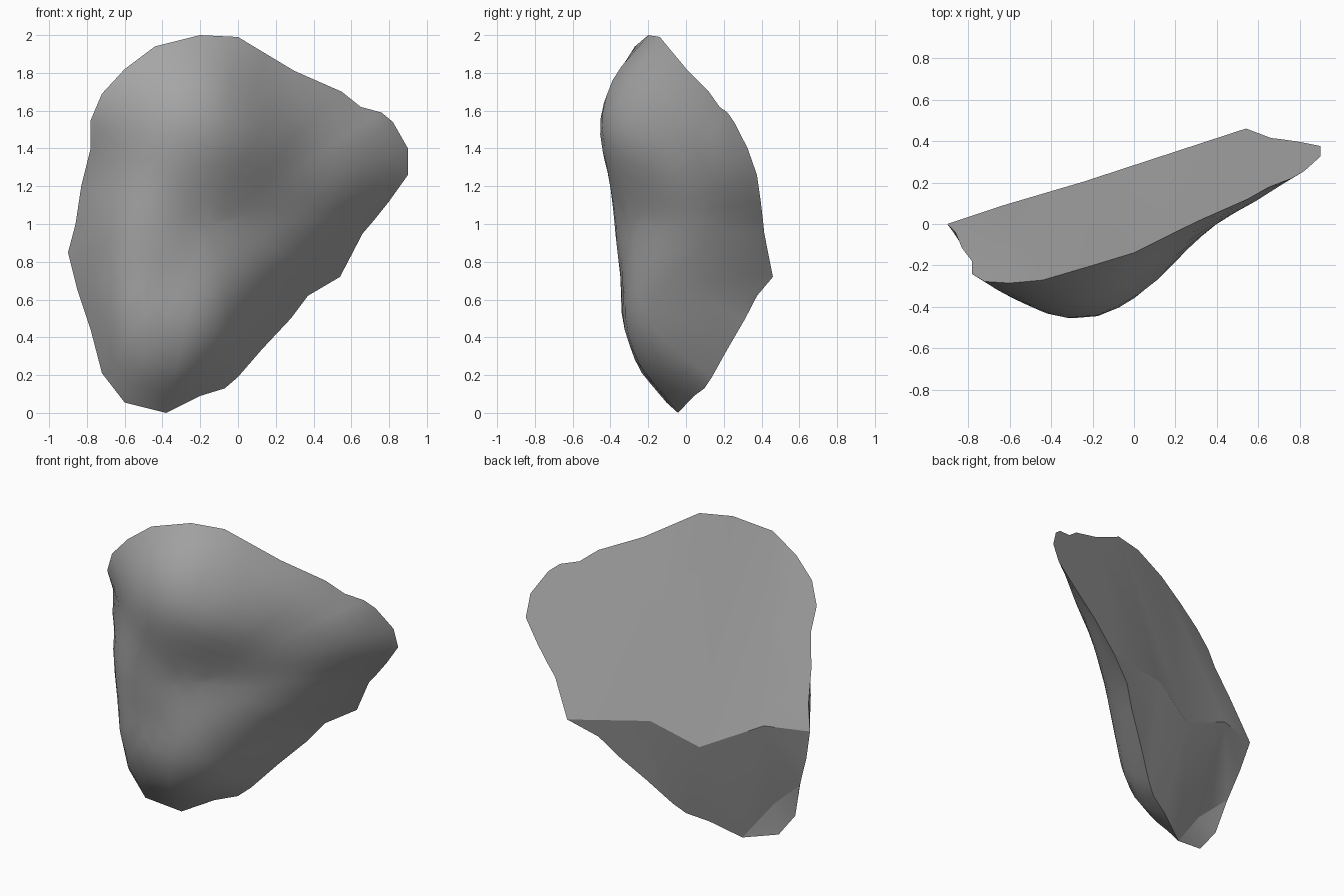
import bpy
import bmesh
import math

cube = bpy.data.objects.get("Cube")
if cube:
    bpy.data.objects.remove(cube, do_unlink=True)


# Broken back: two flat planes meeting in a ridge, curling at the upper corner
def back_depth(x, z):
    curl = 0.1 * max(0, -x - 0.2) * max(0, z - 1)
    upper = 0.556 + 0.288 * x - 0.349 * z - curl
    lower = 0.088 + 0.343 * x + 0.26 * z
    return min(upper, lower)


# Rim of the shard (x, z), clockwise from the top
rim = [(-.2, 2), (0, 1.99), (.15, 1.9), (.3, 1.81), (.55, 1.7), (.65, 1.62),
       (.76, 1.59), (.82, 1.54), (.9, 1.4), (.9, 1.26), (.8, 1.12),
       (.72, 1.02), (.66, .95), (.54, .72), (.37, .62), (.28, .5),
       (.13, .34), (0, .19), (-.07, .13), (-.2, .09), (-.38, 0),
       (-.6, .055), (-.72, .21), (-.78, .44), (-.85, .65), (-.9, .85),
       (-.86, 1), (-.83, 1.2), (-.78, 1.4), (-.78, 1.55), (-.72, 1.69),
       (-.6, 1.82), (-.44, 1.94)]
RIDGE_RIGHT = rim.index((.54, .72))
RIDGE_LEFT = rim.index((-.9, .85))
CHIP_START = rim.index((-.38, 0))
CHIP_END = rim.index((-.78, .44))

# Bulges and hollows of the worn front (x, z, depth)
front_points = [
    (-.2, 1.55, -.45), (-.5, 1.5, -.4), (.08, 1.45, -.3), (-.2, 1.8, -.37),
    (-.5, 1.75, -.35), (.37, 1.4, -.02), (.62, 1.38, .13),
    (-.6, 1.1, -.34), (-.2, 1, -.315), (.1, 1.03, -.14), (.3, 1.05, 0),
    (.6, 1.15, .19), (-.8, 1, -.15), (-.65, .8, -.3), (-.4, .65, -.335),
    (-.4, .3, -.265), (-.1, .62, -.26), (-.05, .4, -.14), (-.6, .25, -.24),
    (-.68, .5, -.25), (.2, .7, .03), (.4, .85, .17), (-.25, .2, -.18),
    (-.55, .13, -.17)]


def kernel(ax, az, bx, bz):
    d = (ax - bx) ** 2 + (az - bz) ** 2
    return d * math.log(d) if d > 0 else 0.0


def solve(rows):
    """Gauss-Jordan elimination of an augmented matrix."""
    n = len(rows)
    for c in range(n):
        p = max(range(c, n), key=lambda r: abs(rows[r][c]))
        rows[c], rows[p] = rows[p], rows[c]
        pivot = rows[c][c]
        rows[c] = [v / pivot for v in rows[c]]
        for r in range(n):
            factor = rows[r][c]
            if r != c and factor:
                rows[r] = [a - factor * b for a, b in zip(rows[r], rows[c])]
    return [row[-1] for row in rows]


def smooth_surface(samples):
    """Return a thin-plate surface through all the samples."""
    rows = [[kernel(x, z, u, w) for u, w, _ in samples] + [1, x, z, y]
            for x, z, y in samples]
    rows.append([1] * len(samples) + [0, 0, 0, 0])
    rows.append([s[0] for s in samples] + [0, 0, 0, 0])
    rows.append([s[1] for s in samples] + [0, 0, 0, 0])
    *weights, base, slope_x, slope_z = solve(rows)

    def depth(x, z):
        bend = sum(k * kernel(x, z, s[0], s[1])
                   for k, s in zip(weights, samples))
        return base + slope_x * x + slope_z * z + bend
    return depth


front_depth = smooth_surface(
    front_points + [(x, z, back_depth(x, z)) for x, z in rim])

# Front: rings shrinking from the rim to the middle
RINGS = 12
MID_X, MID_Z = -0.15, 1.0
bm = bmesh.new()
rim_verts = [bm.verts.new((x, back_depth(x, z), z)) for x, z in rim]
count = len(rim)


def front_vert(x, z):
    y = min(front_depth(x, z), back_depth(x, z) - 0.004)
    return bm.verts.new((x, y, z))


outer = rim_verts
for ring in range(1, RINGS):
    t = 1 - (ring / RINGS) ** 1.3
    inner = [front_vert(MID_X + (x - MID_X) * t, MID_Z + (z - MID_Z) * t)
             for x, z in rim]
    for i in range(count):
        j = (i + 1) % count
        bm.faces.new((outer[i], outer[j], inner[j], inner[i]))
    outer = inner
middle = front_vert(MID_X, MID_Z)
for i in range(count):
    bm.faces.new((outer[i], outer[(i + 1) % count], middle))

# Back: an upper and a lower face sharing a ridge, and a chip at the foot
ridge = [bm.verts.new(p) for p in
         ((.05, .3, .78), (-.24, .205, .65), (-.63, .09, .85))]
chip = bm.verts.new((-.58, -.09, .26))
upper_loop = rim_verts[RIDGE_LEFT:] + rim_verts[:RIDGE_RIGHT + 1] + ridge
lower_loop = (rim_verts[RIDGE_RIGHT:CHIP_START + 1] + [chip]
              + rim_verts[CHIP_END:RIDGE_LEFT + 1] + ridge[::-1])
chip_loop = rim_verts[CHIP_START:CHIP_END + 1] + [chip]
back_faces = [bm.faces.new(loop)
              for loop in (upper_loop, lower_loop, chip_loop)]
for face in back_faces:
    for edge in face.edges:
        edge.smooth = False
bmesh.ops.triangulate(bm, faces=back_faces)
for face in bm.faces:
    face.smooth = True
bmesh.ops.recalc_face_normals(bm, faces=bm.faces[:])

mesh = bpy.data.meshes.new("rock_shard")
bm.to_mesh(mesh)
bm.free()
rock = bpy.data.objects.new("rock_shard", mesh)
bpy.context.collection.objects.link(rock)

# Plain grey stone
stone = bpy.data.materials.new("stone grey")
stone.use_nodes = True
grey = (0.38, 0.38, 0.38, 1)
stone.diffuse_color = grey
stone.node_tree.nodes["Principled BSDF"].inputs["Base Color"].default_value = grey
mesh.materials.append(stone)
